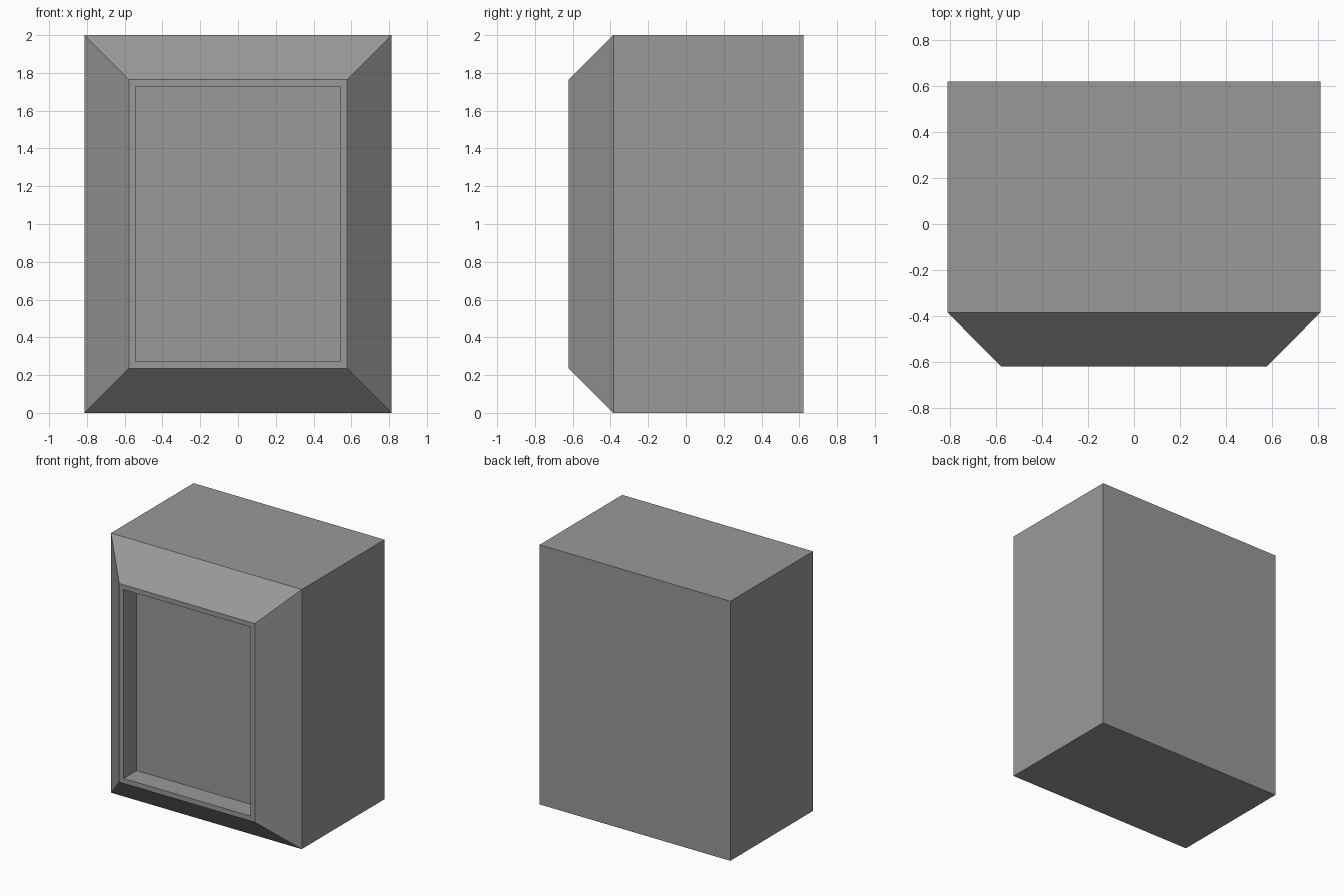
import bpy, bmesh

if "Cube" in bpy.data.objects:
    bpy.data.objects.remove(bpy.data.objects["Cube"])

W, BACK, SHOULDER, FRONT = 0.813, 0.621, -0.385, -0.621
BEVEL, RIM, RECESS = 0.235, 0.037, 0.16

bm = bmesh.new()


def ring(inset, y):
    """Rectangular loop parallel to the front, inset from the outer outline."""
    x, z0, z1 = W - inset, inset, 2 - inset
    return [bm.verts.new(p) for p in
            ((-x, y, z0), (x, y, z0), (x, y, z1), (-x, y, z1))]


# Back panel, box sides, sloped surround, flat rim, recess walls
rings = [ring(0, BACK), ring(0, SHOULDER), ring(BEVEL, FRONT),
         ring(BEVEL + RIM, FRONT), ring(BEVEL + RIM, FRONT + RECESS)]
for a, b in zip(rings, rings[1:]):
    for i in range(4):
        j = (i + 1) % 4
        bm.faces.new((a[i], a[j], b[j], b[i]))
bm.faces.new(rings[0])
bm.faces.new(rings[-1])  # recessed front panel
bmesh.ops.recalc_face_normals(bm, faces=bm.faces)

mesh = bpy.data.meshes.new("cabinet_body")
bm.to_mesh(mesh)
bm.free()

# Dark grey finish
mat = bpy.data.materials.new("dark_grey")
mat.diffuse_color = (0.32, 0.32, 0.32, 1)
mat.use_nodes = True
mat.node_tree.nodes["Principled BSDF"].inputs["Base Color"].default_value = mat.diffuse_color
mesh.materials.append(mat)
bpy.context.collection.objects.link(bpy.data.objects.new("cabinet_body", mesh))
